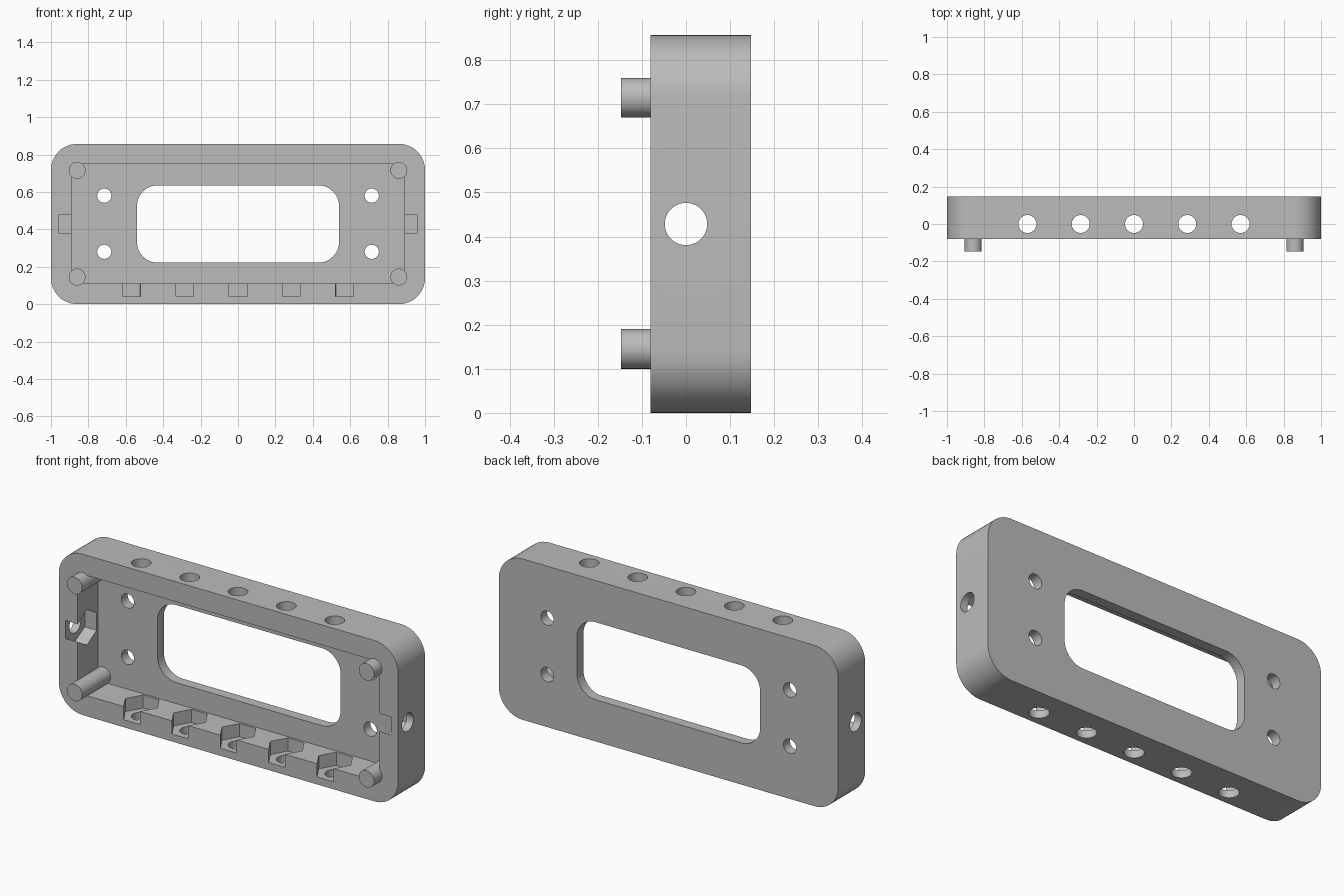
import bpy, bmesh
from math import cos, sin, pi, radians
from mathutils import Matrix, Vector

if "Cube" in bpy.data.objects:
    bpy.data.objects.remove(bpy.data.objects["Cube"])

FRONT, BACK, FLOOR = -0.08, 0.147, 0.093     # depth of rim, back face, recess floor
TOP = 0.857
MID = TOP / 2

grey = bpy.data.materials.new("plain grey")
grey.use_nodes = True
colour = (0.5, 0.5, 0.5, 1)
grey.diffuse_color = colour
grey.node_tree.nodes["Principled BSDF"].inputs["Base Color"].default_value = colour

# Rotations that take a prism's local z to each world axis
TO_X = Matrix.Rotation(radians(90), 4, 'Y')
TO_Y = Matrix.Rotation(radians(90), 4, 'X')
TO_Z = Matrix.Identity(4)


def ring(radius, sides, turn=0.0):
    return [(radius * cos(turn + 2 * pi * i / sides),
             radius * sin(turn + 2 * pi * i / sides)) for i in range(sides)]


def rounded_rect(width, height, radius, steps=12):
    pts = []
    for q, (sx, sy) in enumerate([(1, 1), (-1, 1), (-1, -1), (1, -1)]):
        for i in range(steps + 1):
            a = (q + i / steps) * pi / 2
            pts.append((sx * (width / 2 - radius) + radius * cos(a),
                        sy * (height / 2 - radius) + radius * sin(a)))
    return pts


def prism(name, profile, length, centre, turn):
    """Extrude a closed profile, centred on a point along a turned axis."""
    bm = bmesh.new()
    face = bm.faces.new([bm.verts.new((x, y, -length / 2)) for x, y in profile])
    out = bmesh.ops.extrude_face_region(bm, geom=[face])
    bmesh.ops.translate(bm, vec=(0, 0, length),
                        verts=[v for v in out["geom"] if isinstance(v, bmesh.types.BMVert)])
    bmesh.ops.recalc_face_normals(bm, faces=bm.faces)
    bm.transform(Matrix.Translation(Vector(centre)) @ turn)
    mesh = bpy.data.meshes.new(name)
    bm.to_mesh(mesh)
    bm.free()
    mesh.materials.append(grey)
    obj = bpy.data.objects.new(name, mesh)
    bpy.context.scene.collection.objects.link(obj)
    return obj


def box(name, lo, hi):
    w, d, h = (b - a for a, b in zip(lo, hi))
    centre = [(a + b) / 2 for a, b in zip(lo, hi)]
    profile = [(-w / 2, -d / 2), (w / 2, -d / 2), (w / 2, d / 2), (-w / 2, d / 2)]
    return prism(name, profile, h, centre, TO_Z)


def smooth(obj):
    bpy.ops.object.select_all(action='DESELECT')
    obj.select_set(True)
    bpy.context.view_layer.objects.active = obj
    bpy.ops.object.shade_smooth_by_angle(angle=radians(30))


# Body with rounded corners
frame = prism("frame", rounded_rect(2, TOP, 0.14), BACK - FRONT,
              (0, (FRONT + BACK) / 2, MID), TO_Y)

# Recess from the front and rounded window through the back plate
cutters = [
    box("recess_cutter", (-0.89, FRONT - 0.1, 0.11), (0.89, FLOOR, 0.75)),
    prism("window_cutter", rounded_rect(1.08, 0.413, 0.11), 0.5, (0, 0.15, MID), TO_Y),
]

# Mounting holes in the back plate
for x in (-0.715, 0.715):
    for z in (0.28, 0.58):
        cutters.append(prism("mount_hole_cutter", ring(0.038, 32), 0.3, (x, 0.15, z), TO_Y))

# Hexagonal nut pockets open to the recess and the front rim
hexagon = ring(0.094, 6)
hexagon_side = ring(0.094, 6)

# Vertical holes through top and bottom walls, with pockets in the bottom one
for i in range(-2, 3):
    x = 0.285 * i
    cutters.append(prism("vertical_hole_cutter", ring(0.048, 40), 1.2, (x, 0, MID), TO_Z))
    cutters.append(prism("bottom_pocket_cutter", hexagon, 0.1, (x, 0, 0.09), TO_Z))

# Sideways hole through both ends, with a pocket in each
cutters.append(prism("end_hole_cutter", ring(0.048, 40), 2.4, (0, 0, MID), TO_X))
for side in (-1, 1):
    cutters.append(prism("end_pocket_cutter", hexagon_side, 0.1,
                         (side * 0.91, 0, MID), TO_X))

for cutter in cutters:
    mod = frame.modifiers.new(cutter.name, 'BOOLEAN')
    mod.operation = 'DIFFERENCE'
    mod.solver = 'EXACT'
    mod.object = cutter

# Bake the cuts, then drop the cutters
bpy.context.view_layer.update()
cut = bpy.data.meshes.new_from_object(
    frame.evaluated_get(bpy.context.evaluated_depsgraph_get()))
frame.modifiers.clear()
frame.data = cut
for cutter in cutters:
    bpy.data.objects.remove(cutter)
smooth(frame)

# Corner pins standing on the recess floor and reaching past the rim
for side, x in (("right", -0.86), ("left", 0.86)):
    for level, z in (("lower", 0.145), ("upper", 0.715)):
        y0, y1 = -0.147, FLOOR + 0.01
        smooth(prism(f"{level}_{side}_pin", ring(0.045, 40), y1 - y0,
                     (x, (y0 + y1) / 2, z), TO_Y))
